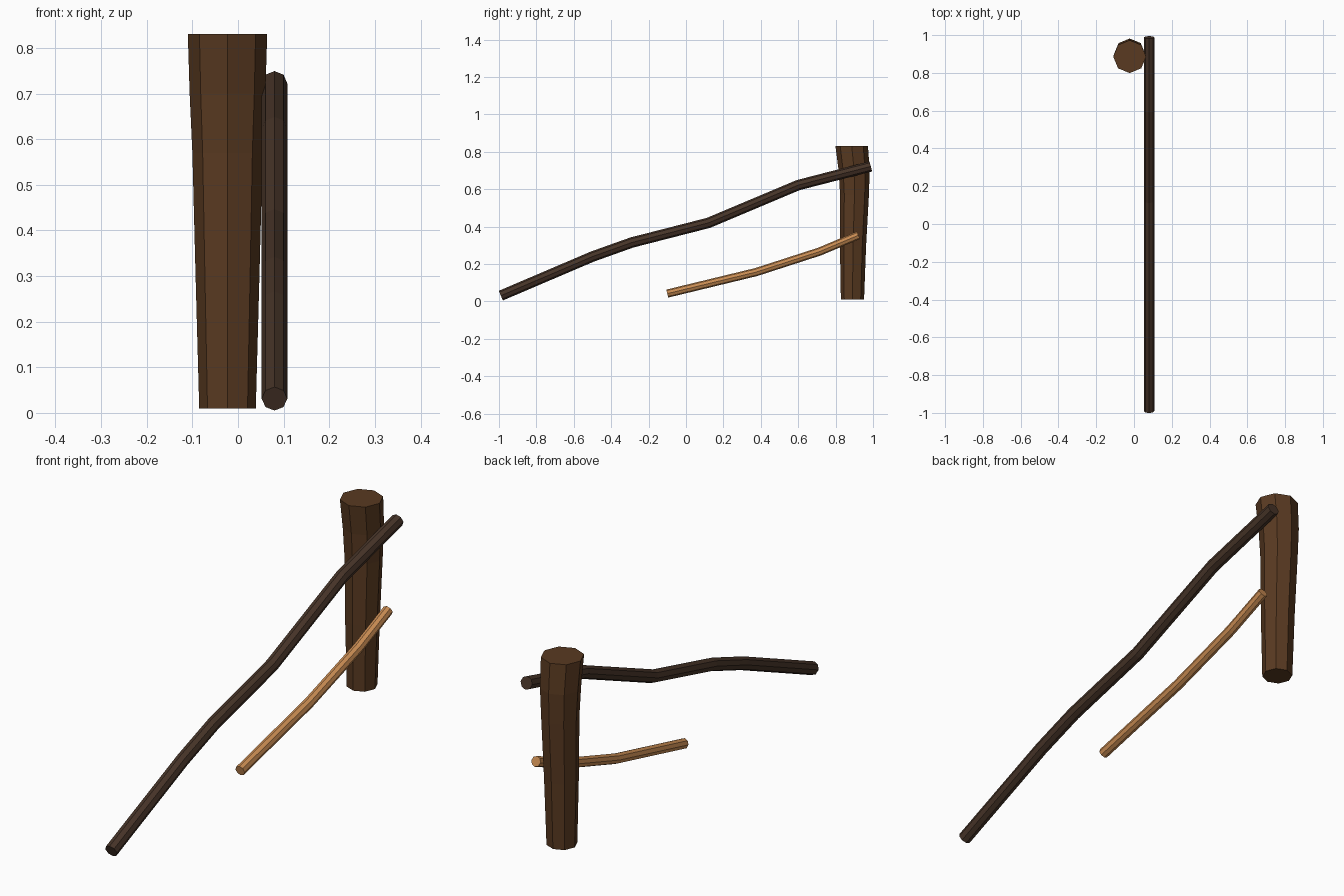
import bpy, bmesh
from math import cos, sin, pi
from mathutils import Vector

if "Cube" in bpy.data.objects:
    bpy.data.objects.remove(bpy.data.objects["Cube"])

SIDES = 8
X = Vector((1, 0, 0))


def material(name, rgb):
    m = bpy.data.materials.new(name)
    m.diffuse_color = (*rgb, 1)
    m.use_nodes = True
    m.node_tree.nodes["Principled BSDF"].inputs["Base Color"].default_value = m.diffuse_color
    return m


def loft(name, rings, mat):
    """Flat-faced octagonal solid through rings of (centre, side axis, up axis, radius)."""
    bm = bmesh.new()
    loops = []
    for c, u, v, r in rings:
        loops.append([bm.verts.new(c + r * (cos(a) * u + sin(a) * v))
                      for a in (2 * pi * i / SIDES for i in range(SIDES))])
    for lo, hi in zip(loops, loops[1:]):
        for i in range(SIDES):
            j = (i + 1) % SIDES
            bm.faces.new((lo[i], lo[j], hi[j], hi[i]))
    bm.faces.new(loops[0])
    bm.faces.new(loops[-1])
    bmesh.ops.recalc_face_normals(bm, faces=bm.faces)
    mesh = bpy.data.meshes.new(name)
    bm.to_mesh(mesh)
    bm.free()
    mesh.materials.append(mat)
    obj = bpy.data.objects.new(name, mesh)
    bpy.context.collection.objects.link(obj)
    return obj


def branch(name, x, radius, path, mat):
    """Bent stick following (y, z) points, with mitred joints."""
    pts = [Vector((x, y, z)) for y, z in path]
    dirs = [(b - a).normalized() for a, b in zip(pts, pts[1:])]
    rings = []
    for i, p in enumerate(pts):
        t = (dirs[max(i - 1, 0)] + dirs[min(i, len(dirs) - 1)]).normalized()
        rings.append((p, X, X.cross(t), radius))
    return loft(name, rings, mat)


bark = material("post_bark", (0.10, 0.042, 0.015))
dark = material("dark_wood", (0.062, 0.034, 0.021))
light = material("light_wood", (0.58, 0.26, 0.085))

# Upright post: widens upward with a slight bow in y (z, centre y, radius)
profile = [(0.01, 0.89, 0.062), (0.30, 0.893, 0.070), (0.57, 0.901, 0.077),
           (0.70, 0.899, 0.083), (0.83, 0.886, 0.087)]
loft("post", [(Vector((-0.023, y, z)), X, Vector((0, 1, 0)), r)
              for z, y, r in profile], bark)

# Long sloping rail
branch("long_rail", 0.08, 0.028,
       [(-0.99, 0.031), (-0.50, 0.24), (-0.29, 0.315),
        (0.12, 0.42), (0.60, 0.622), (0.988, 0.722)], dark)

# Short lower rail
branch("short_rail", 0.08, 0.022,
       [(-0.10, 0.042), (0.375, 0.157), (0.715, 0.267), (0.922, 0.354)], light)
